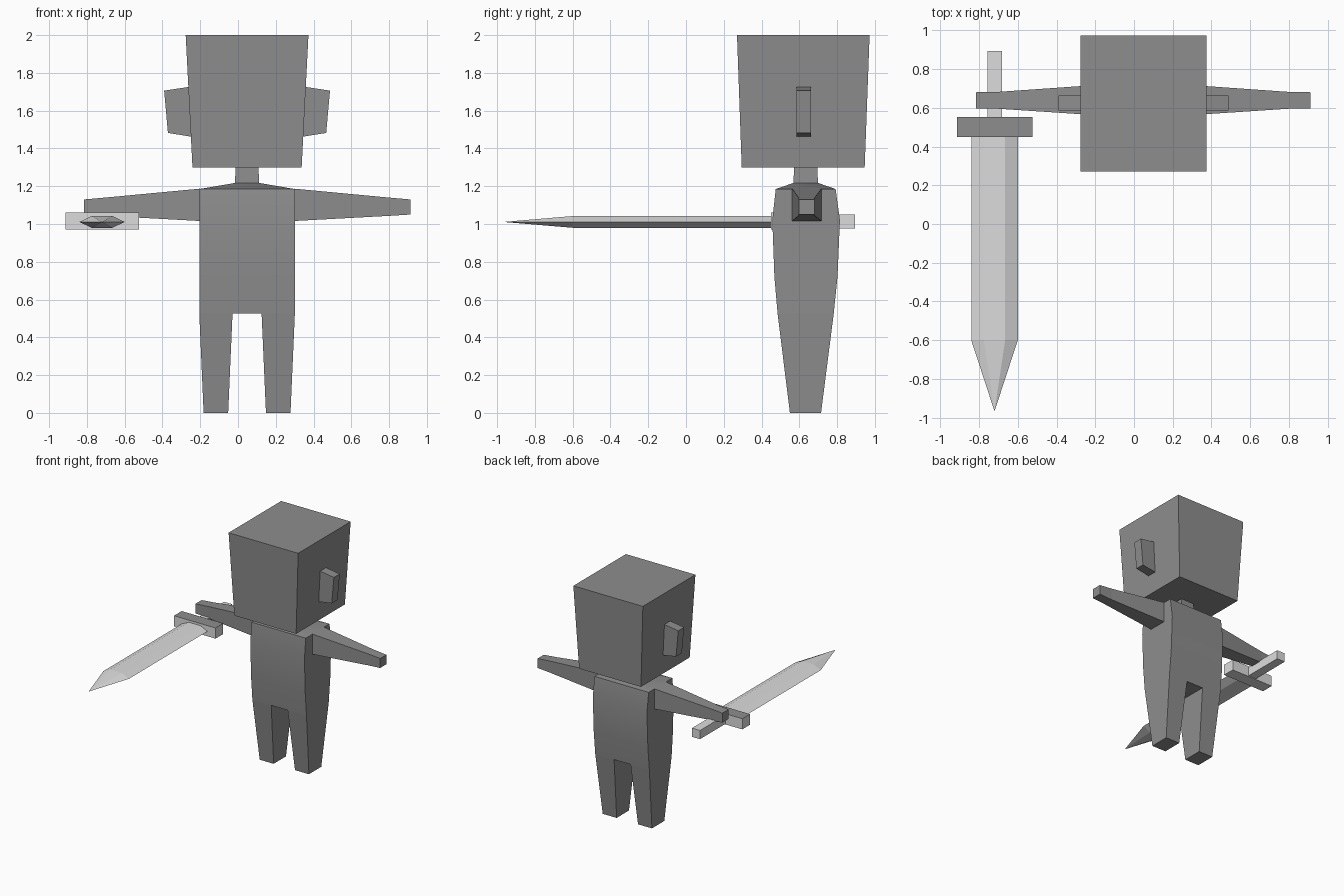
import bpy, bmesh, math

if "Cube" in bpy.data.objects:
    bpy.data.objects.remove(bpy.data.objects["Cube"])

CX, CY = 0.048, 0.632          # figure axis
SX, SZ = -0.72, 1.011          # sword axis


def material(name, v):
    m = bpy.data.materials.new(name)
    m.diffuse_color = (v, v, v, 1)
    m.use_nodes = True
    m.node_tree.nodes["Principled BSDF"].inputs["Base Color"].default_value = m.diffuse_color
    return m


GREY = material("mid grey", 0.27)
SILVER = material("light silver", 0.72)


def loft(name, rings, mats, start=True, end=True, smooth=False):
    """Skin a chain of closed rings, optionally capping both ends."""
    bm = bmesh.new()
    rows = [[bm.verts.new(p) for p in r] for r in rings]
    n = len(rows[0])
    for a, b in zip(rows, rows[1:]):
        for i in range(n):
            j = (i + 1) % n
            bm.faces.new((a[i], a[j], b[j], b[i]))
    if start:
        bm.faces.new(rows[0][::-1])
    if end:
        bm.faces.new(rows[-1])
    bmesh.ops.remove_doubles(bm, verts=bm.verts, dist=1e-5)
    bmesh.ops.recalc_face_normals(bm, faces=bm.faces)
    me = bpy.data.meshes.new(name)
    bm.to_mesh(me)
    bm.free()
    for m in mats:
        me.materials.append(m)
    ob = bpy.data.objects.new(name, me)
    bpy.context.collection.objects.link(ob)
    if smooth:
        bpy.ops.object.select_all(action='DESELECT')
        ob.select_set(True)
        bpy.context.view_layer.objects.active = ob
        bpy.ops.object.shade_smooth_by_angle(angle=math.radians(30))
    return ob


def rect_z(x0, x1, y0, y1, z):
    return [(x0, y0, z), (x1, y0, z), (x1, y1, z), (x0, y1, z)]


def rect_x(x, y0, y1, z0, z1):
    return [(x, y0, z0), (x, y1, z0), (x, y1, z1), (x, y0, z1)]


def box(name, x0, x1, y0, y1, z0, z1, mats):
    return loft(name, [rect_z(x0, x1, y0, y1, z0), rect_z(x0, x1, y0, y1, z1)], mats)


# Head, flaring slightly upward
loft("head", [rect_z(CX - .289, CX + .289, .295, .946, 1.30),
              rect_z(CX - .325, CX + .325, .27, .972, 2.0)], [GREY])

# Neck
loft("neck", [rect_z(CX - .066, CX + .066, .568, .70, 1.19),
              rect_z(CX - .06, CX + .06, .572, .695, 1.30)], [GREY])

# Torso with sloped shoulder cap
torso = [(.253, .485, .782, .525), (.253, .468, .802, .72), (.253, .457, .815, 1.02),
         (.253, .475, .792, 1.185), (.066, .568, .70, 1.217)]
loft("torso", [rect_z(CX - h, CX + h, a, b, z) for h, a, b, z in torso],
     [GREY], smooth=True)

for side, s in (("left", -1), ("right", 1)):
    # Tapering legs
    loft(side + "_leg",
         [rect_z(CX + s * .10, CX + s * .23, .55, .715, 0),
          rect_z(CX + s * .077, CX + s * .253, .485, .782, .525)],
         [GREY], end=False)
    # Arms, wide at the shoulder and narrow at the hand
    loft(side + "_arm",
         [rect_x(CX + s * .25, .562, .717, 1.016, 1.187),
          rect_x(CX + s * .75, .595, .682, 1.043, 1.14),
          rect_x(CX + s * .864, .597, .68, 1.05, 1.13)], [GREY])
    # Ears
    loft(side + "_ear",
         [[(CX + s * x, y, z) for x, y, z in
           ((.28, yy, 1.46), (.419, yy, 1.482), (.439, yy, 1.706), (.28, yy, 1.73))]
          for yy in (.585, .663)], [GREY])

# Blade: flattened hexagon drawn out to a point
hexagon = [(-.12, 0), (-.055, -.031), (.055, -.031), (.12, 0), (.055, .031), (-.055, .031)]
loft("blade", [[(SX + x * k, y, SZ + z * k) for x, z in hexagon]
               for y, k in ((.45, 1), (-.60, 1), (-.967, 0))], [SILVER], end=False)

# Guard with a grey top face
guard = box("guard", -.913, -.525, .449, .552, .97, 1.06, [SILVER, GREY])
for p in guard.data.polygons:
    p.material_index = 1 if p.normal.z > .9 else 0

# Handle
box("handle", -.757, -.682, .552, .894, .976, 1.05, [SILVER])
